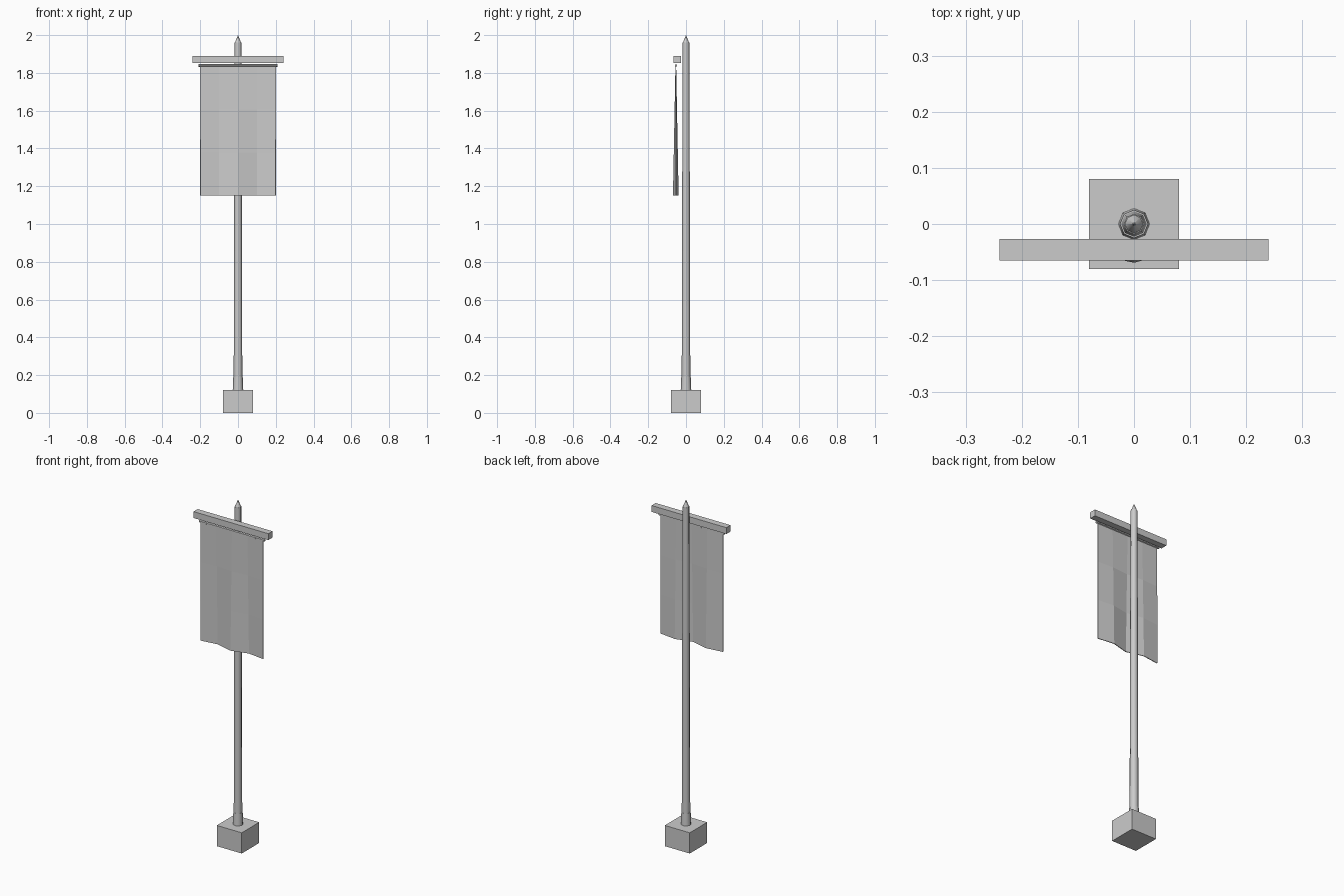
import bpy, bmesh, math

old = bpy.data.objects.get("Cube")
if old:
    bpy.data.objects.remove(old, do_unlink=True)

grey = bpy.data.materials.new("plain_grey")
grey.use_nodes = True
COLOUR = (0.6, 0.6, 0.6, 1)
grey.diffuse_color = COLOUR
grey.node_tree.nodes["Principled BSDF"].inputs["Base Color"].default_value = COLOUR


def finish(name, bm):
    bmesh.ops.recalc_face_normals(bm, faces=bm.faces)
    mesh = bpy.data.meshes.new(name)
    bm.to_mesh(mesh)
    bm.free()
    mesh.materials.append(grey)
    obj = bpy.data.objects.new(name, mesh)
    bpy.context.collection.objects.link(obj)
    return obj


def box(name, size, centre):
    bm = bmesh.new()
    bmesh.ops.create_cube(bm, size=1)
    bmesh.ops.scale(bm, vec=size, verts=bm.verts)
    bmesh.ops.translate(bm, vec=centre, verts=bm.verts)
    return finish(name, bm)


def lathe(name, profile, sides):
    """Stack of rings (radius, height) around the z axis, capped at both ends."""
    bm = bmesh.new()
    rings = [[bm.verts.new((r * math.cos(math.tau * i / sides),
                            r * math.sin(math.tau * i / sides), z))
              for i in range(sides)] for r, z in profile]
    for a, b in zip(rings, rings[1:]):
        for i in range(sides):
            j = (i + 1) % sides
            bm.faces.new((a[i], a[j], b[j], b[i]))
    bm.faces.new(rings[0])
    bm.faces.new(rings[-1])
    return finish(name, bm)


def smooth(obj, angle):
    bpy.ops.object.select_all(action='DESELECT')
    obj.select_set(True)
    bpy.context.view_layer.objects.active = obj
    bpy.ops.object.shade_smooth_by_angle(angle=math.radians(angle))


# Block foot
box("base_block", (0.16, 0.16, 0.12), (0, 0, 0.06))

# Pole, its flared collar and the pointed tip
smooth(lathe("pole", [(0.023, 0.12), (0.018, 1.96)], 8), 50)
smooth(lathe("pole_collar", [(0.028, 0.12), (0.025, 0.19)], 8), 50)
smooth(lathe("pole_tip", [(0.016, 1.96), (0.0005, 2.0)], 8), 50)

# Crossbar and the thin rod the cloth hangs from
box("crossbar", (0.48, 0.038, 0.037), (0, -0.046, 1.872))
rod = lathe("hanging_rod", [(0.007, -0.21), (0.007, 0.21)], 6)
rod.rotation_euler = (0, math.pi / 2, 0)
rod.location = (0, -0.053, 1.839)

# Cloth: folds that deepen toward the hem
FOLDS = (0, 1, -1, 1, 0)
ROWS, TOP, HEM = 3, 1.835, 1.15
bm = bmesh.new()
grid = []
for row in range(ROWS + 1):
    t = row / ROWS
    grid.append([bm.verts.new((-0.2 + 0.1 * c, -0.054 + 0.013 * t * f, TOP + (HEM - TOP) * t))
                 for c, f in enumerate(FOLDS)])
for a, b in zip(grid, grid[1:]):
    for c in range(len(FOLDS) - 1):
        bm.faces.new((a[c], b[c], b[c + 1], a[c + 1]))
cloth = finish("banner_cloth", bm)
solid = cloth.modifiers.new("thickness", 'SOLIDIFY')
solid.thickness = 0.004
solid.offset = 0
